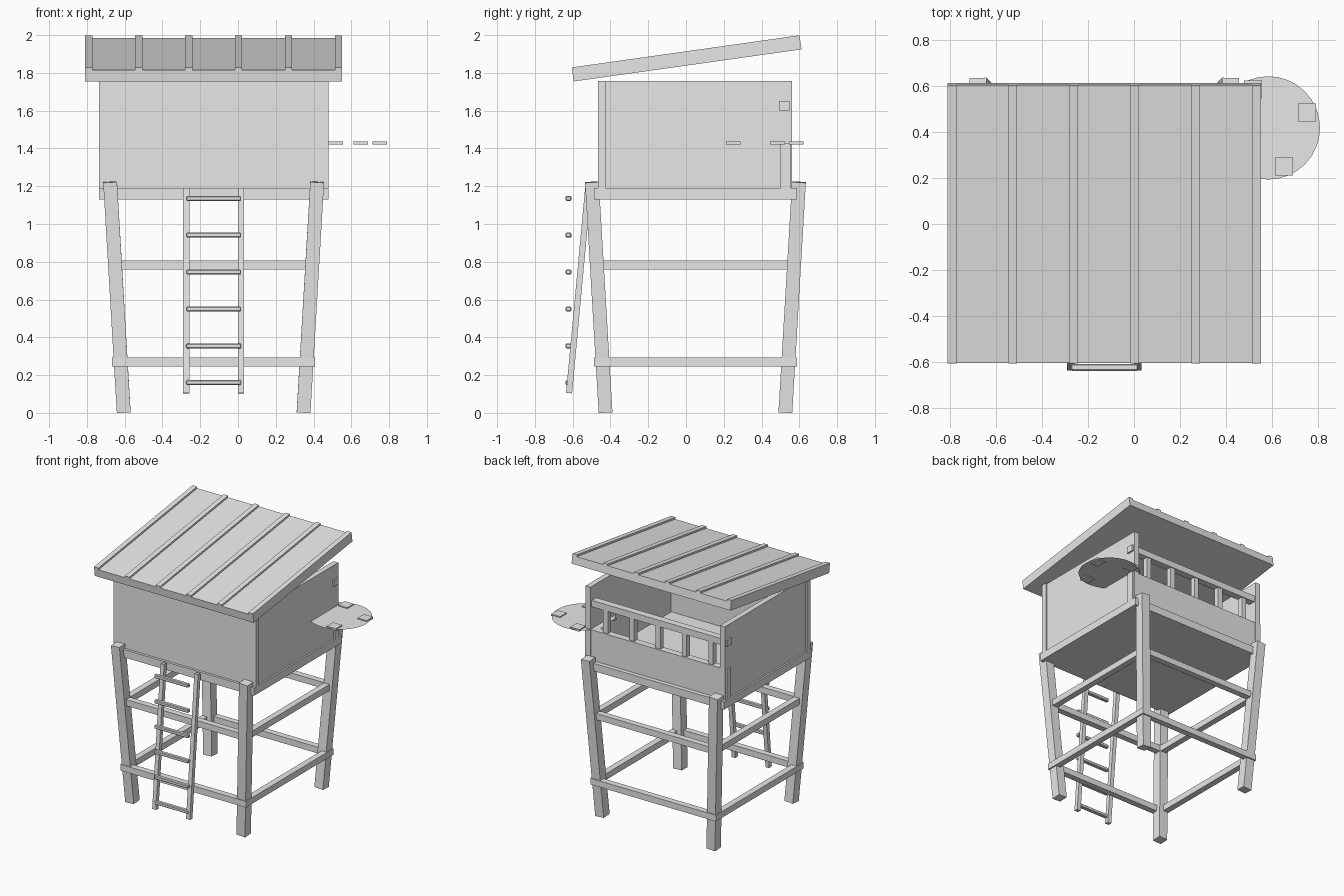
import bpy
import bmesh
import math
from mathutils import Vector

cube = bpy.data.objects.get("Cube")
if cube:
    bpy.data.objects.remove(cube, do_unlink=True)

# Single flat material
grey = bpy.data.materials.new("plain_grey")
grey.use_nodes = True
grey.diffuse_color = (0.8, 0.8, 0.8, 1)
grey.node_tree.nodes["Principled BSDF"].inputs["Base Color"].default_value = (0.8, 0.8, 0.8, 1)

CX, CY = -0.129, 0.05      # centre of the tower
HALF_X, HALF_Y = 0.608, 0.537


def finish(name, bm):
    mesh = bpy.data.meshes.new(name)
    bm.to_mesh(mesh)
    bm.free()
    mesh.materials.append(grey)
    obj = bpy.data.objects.new(name, mesh)
    bpy.context.collection.objects.link(obj)
    return obj


def box(name, x, y, z):
    """Box from (low, high) ranges."""
    bm = bmesh.new()
    bmesh.ops.create_cube(bm, size=1)
    for v in bm.verts:
        v.co = Vector([r[0] + (c + 0.5) * (r[1] - r[0]) for c, r in zip(v.co, (x, y, z))])
    return finish(name, bm)


def beam(name, start, end, size):
    """Square timber between two points, kept square to the axes."""
    start, end = Vector(start), Vector(end)
    axis = (end - start).normalized()
    side = Vector((1, 0, 0))
    side = (side - axis * side.dot(axis)).normalized()
    other = axis.cross(side)
    bm = bmesh.new()
    bmesh.ops.create_cube(bm, size=1)
    for v in bm.verts:
        c = v.co.copy()
        v.co = (start + end) / 2 + side * c.x * size + other * c.y * size + axis * c.z * (end - start).length
    return finish(name, bm)


# Splayed legs
for sx, side in ((-1, "right"), (1, "left")):
    for sy, end in ((-1, "front"), (1, "back")):
        beam(f"{end}_{side}_leg",
             (CX + sx * 0.476, CY + sy * 0.476, 0.003),
             (CX + sx * 0.548, CY + sy * 0.548, 1.222), 0.073)

# Cross braces, two levels on all four sides
outer, inner = 0.537, 0.489
for level, z in (("lower", 0.27), ("upper", 0.784)):
    zr = (z - 0.024, z + 0.024)
    for s, end, side in ((-1, "front", "right"), (1, "back", "left")):
        low, high = sorted((s * inner, s * outer))
        box(f"{level}_{end}_brace", (CX - outer, CX + outer), (CY + low, CY + high), zr)
        box(f"{level}_{side}_brace", (CX + low, CX + high), (CY - outer, CY + outer), zr)

# Platform and walls
full_x = (CX - HALF_X, CX + HALF_X)
box("platform", full_x, (CY - HALF_Y, CY + HALF_Y), (1.13, 1.19))
box("front_wall", full_x, (-0.467, -0.425), (1.19, 1.757))
box("right_wall", (CX - 0.595, CX - 0.553), (-0.425, 0.56), (1.19, 1.757))
box("left_wall", (CX + 0.553, CX + 0.595), (-0.425, 0.56), (1.19, 1.757))

# Open back: half wall, balusters and top rail
box("back_half_wall", full_x, (0.5, 0.553), (1.19, 1.425))
box("back_rail", full_x, (0.492, 0.547), (1.6, 1.65))
for i in range(-2, 3):
    x = CX - 0.01 + i * 0.225
    box("baluster", (x - 0.02, x + 0.02), (0.5, 0.54), (1.425, 1.6))

# Sloped roof with raised battens
slope = math.atan2(0.17, 1.207)
pivot = Vector((CX, 0.0, 1.9))
parts = [box("roof", (-0.68, 0.68), (-0.609, 0.609), (-0.061, 0))]
for i in range(6):
    x = -0.661 + i * 0.2644
    parts.append(box("roof_batten", (x - 0.019, x + 0.019), (-0.609, 0.609), (-0.003, 0.014)))
for part in parts:
    part.location = pivot
    part.rotation_euler.x = slope

# Ladder
for x, side in ((-0.274, "right"), (0.016, "left")):
    beam(f"ladder_{side}_rail", (x, -0.619, 0.105), (x, -0.518, 1.19), 0.032)
for i in range(6):
    z = 0.16 + i * 0.1952
    rung = box("ladder_rung", (-0.274, 0.017), (-0.637, -0.607), (z - 0.013, z + 0.013))
    bevel = rung.modifiers.new("soft_edges", "BEVEL")
    bevel.width = 0.005
    bevel.segments = 1

# Thin round shelf through the left wall, with four pads
sx, sy, sz = 0.583, 0.417, 1.43
bm = bmesh.new()
bmesh.ops.create_circle(bm, cap_ends=True, radius=0.224, segments=32)
bmesh.ops.translate(bm, verts=bm.verts, vec=(sx, sy, sz))
finish("round_shelf", bm)
for i in range(4):
    a = math.radians(22 + 90 * i)
    x, y = sx + 0.18 * math.cos(a), sy + 0.18 * math.sin(a)
    box("shelf_pad", (x - 0.039, x + 0.039), (y - 0.039, y + 0.039), (sz - 0.008, sz + 0.008))
